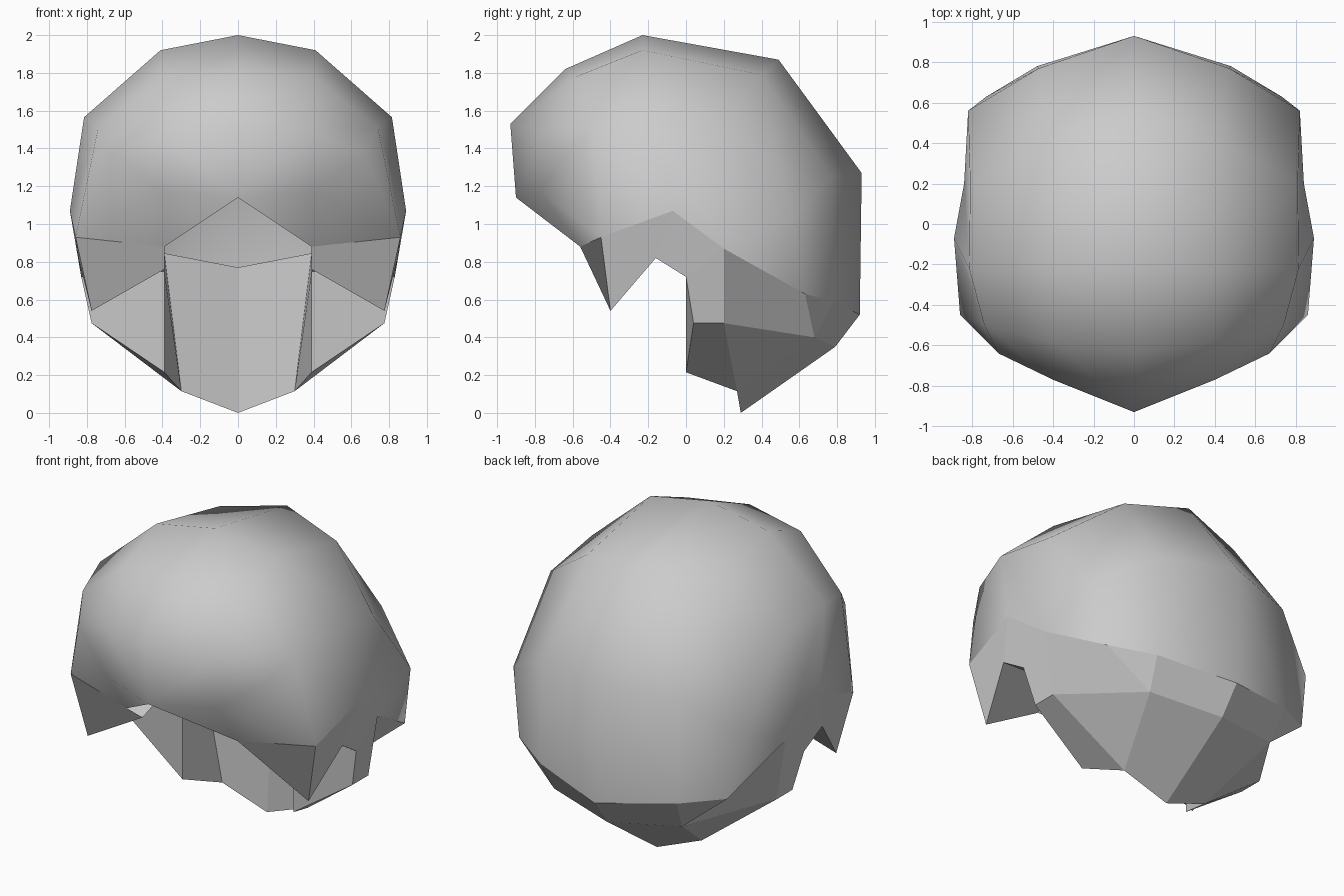
import bpy, bmesh
from mathutils import Vector

cube = bpy.data.objects.get("Cube")
if cube:
    bpy.data.objects.remove(cube, do_unlink=True)

grey = bpy.data.materials.new("soft_grey")
grey.use_nodes = True
colour = (0.6, 0.6, 0.6, 1)
grey.diffuse_color = colour
grey.node_tree.nodes["Principled BSDF"].inputs["Base Color"].default_value = colour


def build(name, strips, smooth):
    """Bridge pairs of rows into a half surface, then mirror it across x."""
    bm = bmesh.new()
    known = {}

    def vert(p):
        if p not in known:
            known[p] = bm.verts.new(p)
        return known[p]

    for first, second in strips:
        for i in range(len(first) - 1):
            corners = [first[i], second[i], second[i + 1], first[i + 1]]
            corners = list(dict.fromkeys(corners))
            face = bm.faces.new([vert(p) for p in corners])
            face.smooth = smooth
    # Make the surface face outward
    bmesh.ops.recalc_face_normals(bm, faces=bm.faces[:])
    middle = Vector((0, 0, 1))
    outward = sum(f.normal.dot(f.calc_center_median() - middle) * f.calc_area()
                  for f in bm.faces)
    if outward < 0:
        bmesh.ops.reverse_faces(bm, faces=bm.faces[:])
    mesh = bpy.data.meshes.new(name)
    bm.to_mesh(mesh)
    bm.free()
    mesh.materials.append(grey)
    obj = bpy.data.objects.new(name, mesh)
    bpy.context.collection.objects.link(obj)
    mirror = obj.modifiers.new("mirror", 'MIRROR')
    mirror.use_clip = True
    return obj


# Points shared by the cap and the cut hair below it
fringe_corner = (.39, -.56, .88)
temple = (.86, -.45, .93)
ear_top = (.89, -.07, 1.07)
ear_back = (.84, .2, .87)
nape_side = (.73, .63, .63)
nape_mid = (.48, .78, .59)
nape = (0, .92, .52)

# Rounded cap: rows from the centre line out to the hairline
fringe = (0, -.9, 1.14)
brow = (.39, -.77, 1.17)
centre = [fringe, (0, -.93, 1.53), (0, -.64, 1.82), (0, -.23, 2),
          (0, .49, 1.87), (0, .93, 1.27), nape]
crown = [brow, (.4, -.77, 1.48), (.4, -.58, 1.78), (.41, -.23, 1.92),
         (.41, .4, 1.79), (.47, .77, 1.25), nape_mid]
side = [brow, (.67, -.64, 1.37), (.74, -.5, 1.51), (.815, -.22, 1.565),
        (.81, .2, 1.5), (.82, .56, 1.03), nape_side]
hairline = [fringe_corner, temple, temple, ear_top, ear_back, ear_back, nape_side]
build("hair_cap", [(centre, crown), (crown, side), (side, hairline),
                   ([fringe, fringe], [brow, fringe_corner])], True)

# Faceted sideburns, lobes behind the ears and nape
burn_in, burn_tip = (.39, -.4, .76), (.775, -.4, .54)
notch, notch_in = (.845, -.16, .82), (.39, -.16, .84)
lobe, lobe_in = (.83, 0, .72), (.39, 0, .75)
lobe_front, lobe_back = (.775, .04, .475), (.775, .2, .475)
lobe_base = (.39, 0, .215)
neck_side, neck = (.3, .27, .115), (0, .29, 0)
back_low, back_mid = (.45, .68, .4), (0, .79, .35)
inner_side, inner = (.39, .2, .845), (0, .35, .77)
build("cut_hair", [
    ([fringe_corner, temple, ear_top, ear_back], [burn_in, burn_tip, notch, lobe]),
    ([lobe, ear_back, nape_side, nape_mid, nape],
     [lobe_front, lobe_back, back_low, back_low, back_mid]),
    ([lobe_front, lobe_back, back_low, back_mid],
     [lobe_base, neck_side, neck_side, neck]),
    ([burn_tip, notch, lobe, lobe_front], [burn_in, notch_in, lobe_in, lobe_base]),
    ([lobe_in, inner_side, inner], [lobe_base, neck_side, neck]),
], False)
